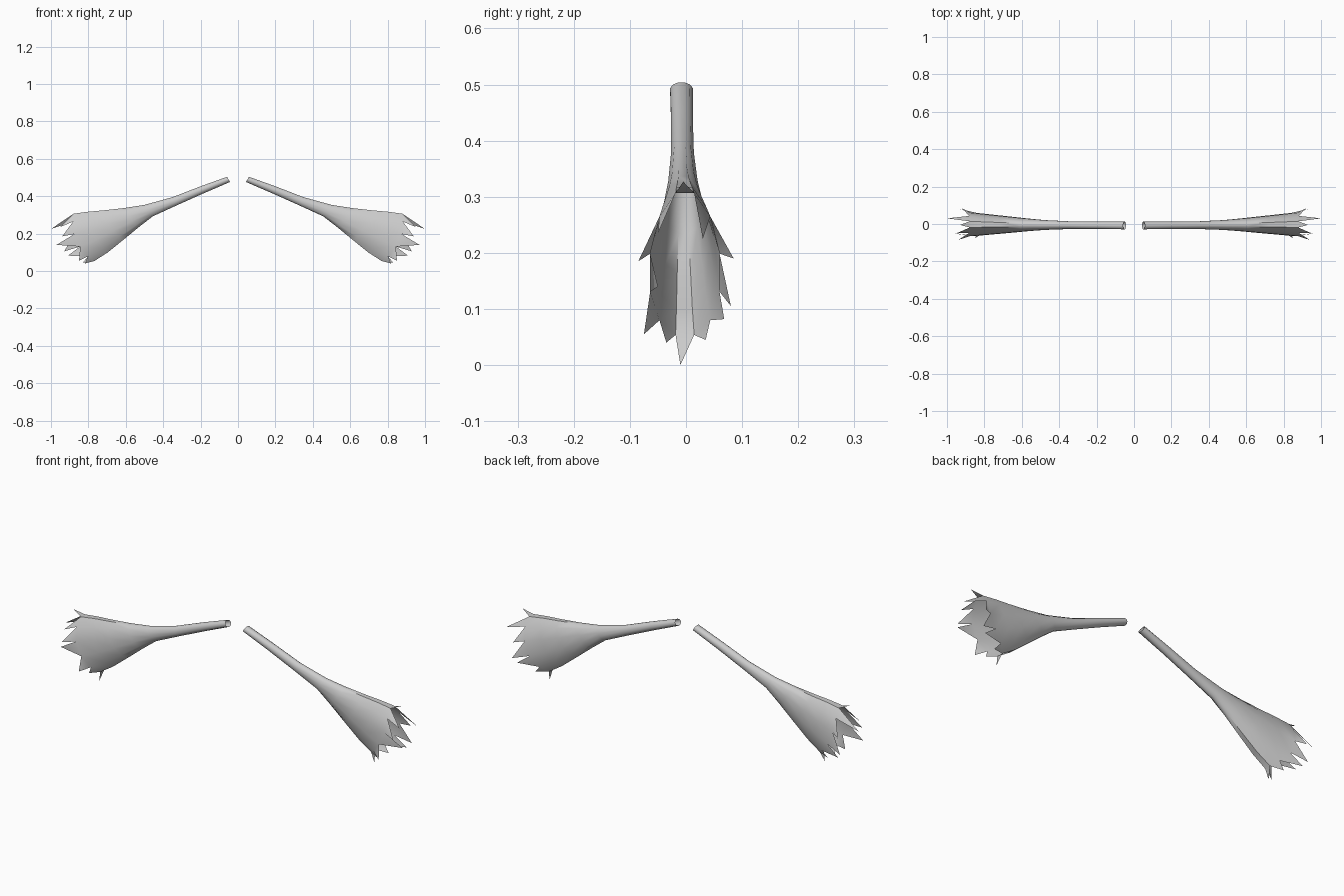
import bpy, bmesh
from math import cos, sin, radians
from mathutils import Vector

if "Cube" in bpy.data.objects:
    bpy.data.objects.remove(bpy.data.objects["Cube"])

SIDES = 12
# stations along the flare: top x, top z, bottom x, bottom z, half width, outward bulge
STATIONS = [
    (.058, .504, .043, .476, .021, 0),
    (.20, .453, .185, .415, .020, 0),
    (.35, .395, .33, .350, .021, 0),
    (.50, .354, .455, .293, .027, .005),
    (.61, .337, .53, .235, .035, .01),
    (.72, .325, .615, .165, .046, .02),
    (.80, .318, .695, .100, .055, .03),
    (.875, .308, .765, .055, .064, .045),
]
# ragged tips, from the top one round the back to the bottom, then up the front
TIPS = [
    (.93, -.005, .327), (1.0, .03, .225), (.92, .085, .19), (.93, .08, .105),
    (.91, .068, .082), (.83, .035, .045), (.78, -.01, 0), (.82, -.035, .04),
    (.85, -.075, .055), (.97, -.05, .14), (.94, -.085, .185), (.95, -.05, .235),
]

bm = bmesh.new()

# open flared tube
rings = []
for n, (tx, tz, bx, bz, w, bulge) in enumerate(STATIONS):
    top, bot = Vector((tx, 0, tz)), Vector((bx, 0, bz))
    mid, half = (top + bot) / 2, (top - bot) / 2
    axis = Vector((half.z, 0, -half.x)).normalized()
    mid.y = -.008 + .006 * n / (len(STATIONS) - 1)
    ring = []
    for k in range(SIDES):
        a = radians(360 * (k - .5) / SIDES)
        p = mid + half * cos(a) / cos(radians(15)) + axis * bulge * sin(a) ** 2
        p.y += w * sin(a)
        ring.append(bm.verts.new(p))
    rings.append(ring)
for r, s in zip(rings, rings[1:]):
    for k in range(SIDES):
        j = (k + 1) % SIDES
        bm.faces.new((r[k], r[j], s[j], s[k]))

# pointed tufts round the rim
for k, tip in enumerate(TIPS):
    bm.faces.new((rings[-1][k], rings[-1][(k + 1) % SIDES], bm.verts.new(tip)))
bmesh.ops.recalc_face_normals(bm, faces=bm.faces)

mesh = bpy.data.meshes.new("flared_tufts")
bm.to_mesh(mesh)
bm.free()
tuft = bpy.data.objects.new("flared_tufts", mesh)
bpy.context.collection.objects.link(tuft)
bpy.context.view_layer.objects.active = tuft
tuft.select_set(True)
bpy.ops.object.shade_smooth_by_angle(angle=radians(50))

# matching flare on the other side
mirror = tuft.modifiers.new("mirror", 'MIRROR')
mirror.use_axis = (True, False, False)
mirror.use_mirror_merge = False
